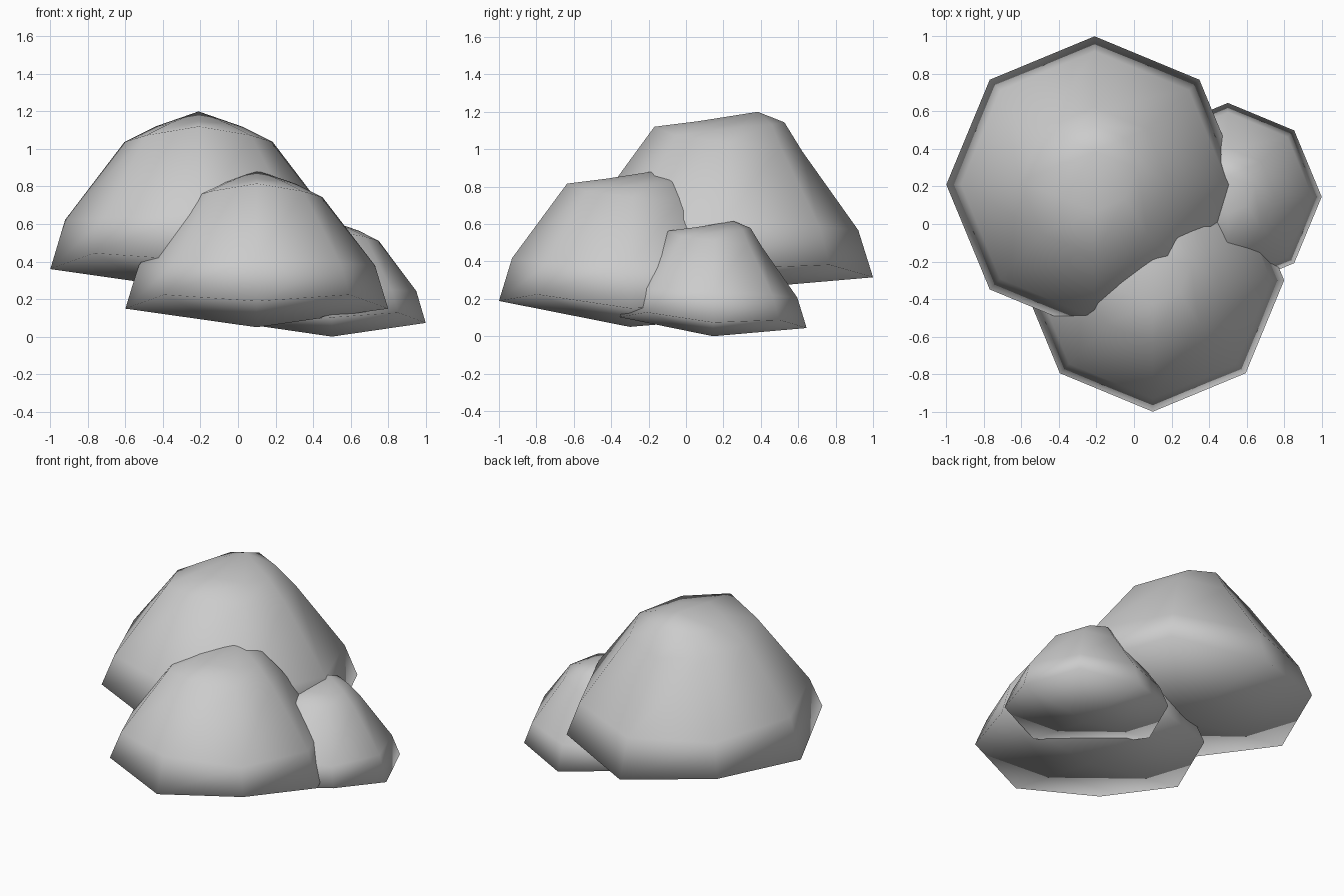
import bpy, bmesh
from math import sin, cos, pi

if "Cube" in bpy.data.objects:
    bpy.data.objects.remove(bpy.data.objects["Cube"])

# Eight-sided rings of a unit boulder, bottom to top:
# (radius, y centre, heights at front, front corner, side, back corner, back)
RINGS = [
    (1.00, 0.00, (0.20, 0.25, 0.143, 0.17, 0.086)),    # lower rim
    (0.90, 0.00, (0.53, 0.49, 0.475, 0.43, 0.405)),    # bevel above the rim
    (0.50, 0.02, (1.105, 1.045, 1.00, 0.97, 0.94)),    # shoulder
    (0.29, 0.11, (1.143, 1.12, 1.105, 1.12, 1.135)),   # crown
]
BOTTOM = (0, 0, 0)
PEAK = (0, 0.22, 1.206)


def boulder(name, location, scale):
    bm = bmesh.new()
    rings = []
    for r, cy, heights in RINGS:
        ring = []
        for i in range(8):
            a = -pi / 2 + i * pi / 4          # start at the front
            z = heights[min(i, 8 - i)]        # mirrored left/right
            ring.append(bm.verts.new((r * cos(a), cy + r * sin(a), z)))
        rings.append(ring)
    bottom, peak = bm.verts.new(BOTTOM), bm.verts.new(PEAK)
    for i in range(8):
        j = (i + 1) % 8
        bm.faces.new((bottom, rings[0][j], rings[0][i]))
        for lo, hi in zip(rings, rings[1:]):
            bm.faces.new((lo[i], lo[j], hi[j], hi[i]))
        bm.faces.new((rings[-1][i], rings[-1][j], peak))
    for f in bm.faces:
        f.smooth = True
    mesh = bpy.data.meshes.new(name)
    bm.to_mesh(mesh)
    bm.free()
    ob = bpy.data.objects.new(name, mesh)
    ob.location, ob.scale = location, scale
    bpy.context.collection.objects.link(ob)
    return ob


# Three boulders leaning into each other
boulder("large_boulder", (-0.21, 0.21, 0.247), (0.79, 0.79, 0.79))
boulder("medium_boulder", (0.10, -0.30, 0.05), (0.70, 0.70, 0.693))
boulder("small_boulder", (0.50, 0.145, 0.0), (0.50, 0.50, 0.51))
